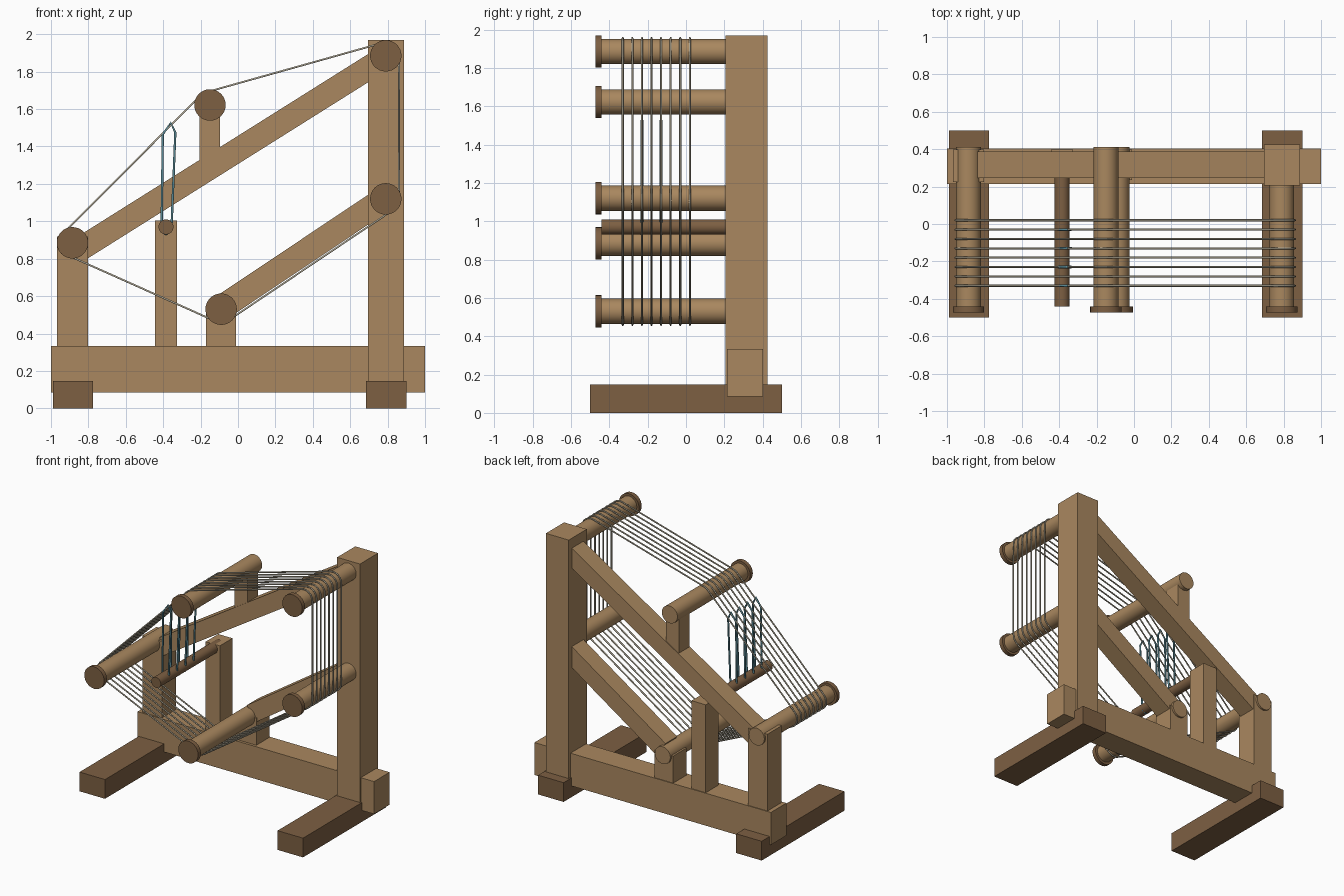
import bpy
from math import pi, sin, cos, atan2, hypot

if "Cube" in bpy.data.objects:
    bpy.data.objects.remove(bpy.data.objects["Cube"])


def material(name, rgb):
    m = bpy.data.materials.new(name)
    m.diffuse_color = (*rgb, 1)
    m.use_nodes = True
    m.node_tree.nodes["Principled BSDF"].inputs["Base Color"].default_value = m.diffuse_color
    return m


WOOD = material("wood", (0.40, 0.245, 0.115))
DARK = material("dark_wood", (0.205, 0.115, 0.055))
YARN = material("warp_yarn", (0.42, 0.38, 0.29))
TEAL = material("heddle_cord", (0.10, 0.25, 0.30))


def box(name, x, y, z, mat=WOOD):
    bpy.ops.mesh.primitive_cube_add(size=1, location=[(a + b) / 2 for a, b in (x, y, z)])
    o = bpy.context.object
    o.name = name
    o.scale = [b - a for a, b in (x, y, z)]
    o.data.materials.append(mat)
    return o


def rail(name, p, q, width, y):
    # sloping beam between two points in the x-z plane
    dx, dz = q[0] - p[0], q[1] - p[1]
    half = hypot(dx, dz) / 2
    cx, cz = (p[0] + q[0]) / 2, (p[1] + q[1]) / 2
    o = box(name, (cx - half, cx + half), y, (cz - width / 2, cz + width / 2))
    o.rotation_euler.y = -atan2(dz, dx)


def rod(name, c, r, y0, y1, mat=WOOD):
    bpy.ops.mesh.primitive_cylinder_add(vertices=32, radius=r, depth=y1 - y0,
                                        location=(c[0], (y0 + y1) / 2, c[1]),
                                        rotation=(pi / 2, 0, 0))
    o = bpy.context.object
    o.name = name
    o.data.materials.append(mat)
    bpy.ops.object.shade_smooth_by_angle()


def cord(name, pts, ys, r, mat):
    # closed loops of cord, one per y position
    cu = bpy.data.curves.new(name, 'CURVE')
    cu.dimensions = '3D'
    cu.bevel_depth = r
    cu.bevel_resolution = 1
    for y in ys:
        s = cu.splines.new('POLY')
        s.points.add(len(pts) - 1)
        for p, (x, z) in zip(s.points, pts):
            p.co = (x, y, z, 1)
        s.use_cyclic_u = True
    cu.materials.append(mat)
    bpy.context.collection.objects.link(bpy.data.objects.new(name, cu))


# base
box("foot_left", (-0.99, -0.775), (-0.5, 0.5), (0, 0.147), DARK)
box("foot_right", (0.685, 0.90), (-0.5, 0.5), (0, 0.147), DARK)
box("base_beam", (-1, 1), (0.215, 0.403), (0.085, 0.333))

# uprights
box("tall_post", (0.695, 0.888), (0.205, 0.424), (0.13, 1.97))
box("left_post", (-0.967, -0.802), (0.225, 0.397), (0.3, 0.92))
box("heddle_post", (-0.445, -0.325), (0.245, 0.397), (0.3, 1.005))
box("short_post", (-0.17, -0.01), (0.235, 0.397), (0.3, 0.54))
box("upper_prop", (-0.205, -0.095), (0.25, 0.38), (1.28, 1.62))

# sloping rails
rail("upper_rail", (-0.835, 0.857), (0.76, 1.859), 0.128, (0.245, 0.387))
rail("lower_rail", (-0.06, 0.557), (0.76, 1.105), 0.133, (0.245, 0.387))

# warping pegs with end caps, listed clockwise from the left
pegs = [("left", (-0.885, 0.885), 0.412), ("upper", (-0.15, 1.622), 0.412),
        ("top", (0.79, 1.885), 0.35), ("right", (0.79, 1.12), 0.35),
        ("lower", (-0.09, 0.53), 0.412)]
for n, c, end in pegs:
    rod(n + "_peg", c, 0.066, -0.45, end)
    rod(n + "_peg_cap", c, 0.084, -0.473, -0.44, DARK)
rod("heddle_peg", (-0.385, 0.97), 0.04, -0.44, 0.32, DARK)

# warp threads: tangent path around the pegs
path = []
C = [p[1] for p in pegs]
for i, c in enumerate(C):
    a, b = C[i - 1], C[(i + 1) % len(C)]
    t0 = atan2(c[1] - a[1], c[0] - a[0]) + pi / 2
    t1 = atan2(b[1] - c[1], b[0] - c[0]) + pi / 2
    sweep = (t0 - t1) % (2 * pi)
    for k in range(7):
        t = t0 - sweep * k / 6
        path.append((c[0] + 0.071 * cos(t), c[1] + 0.071 * sin(t)))
cord("warp_threads", path, [-0.33 + 0.05 * i for i in range(8)], 0.0055, YARN)

# heddle loops from the small peg over every other thread
loop = [(-0.408, 1.0), (-0.402, 1.465), (-0.36, 1.527), (-0.335, 1.475),
        (-0.354, 1.0), (-0.36, 0.945), (-0.385, 0.93), (-0.41, 0.945)]
cord("heddles", loop, [-0.33 + 0.1 * i for i in range(4)], 0.007, TEAL)
